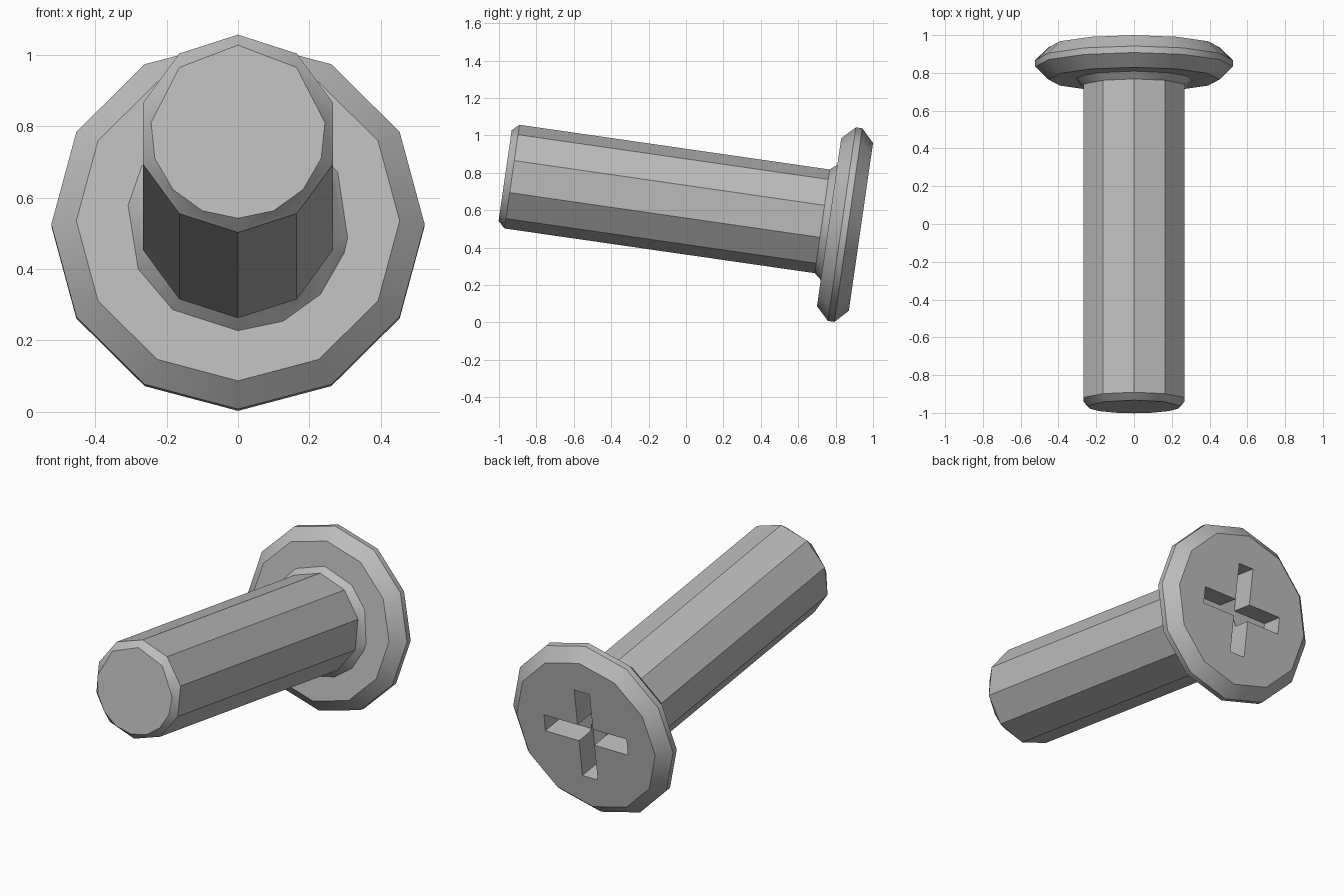
import bpy, bmesh
from math import radians, cos, sin
from mathutils import Matrix, Vector

cube = bpy.data.objects.get("Cube")
if cube:
    bpy.data.objects.remove(cube, do_unlink=True)

steel = bpy.data.materials.new("grey steel")
steel.use_nodes = True
grey = (0.5, 0.5, 0.5, 1)
steel.diffuse_color = grey
steel.node_tree.nodes["Principled BSDF"].inputs["Base Color"].default_value = grey

# The screw is built along +y, then tipped head-down about x
PLACE = Matrix.Translation((0, 0.765, 0.535)) @ Matrix.Rotation(radians(-8.2), 4, 'X')


def even(sides):
    return [90 + 360 * i / sides for i in range(sides)]


def ring(radius, y, angles):
    return [Vector((radius * cos(radians(a)), y, radius * sin(radians(a)))) for a in angles]


def box(width, height, y0, y1):
    return [Vector((x * width / 2, y, z * height / 2))
            for x in (-1, 1) for y in (y0, y1) for z in (-1, 1)]


def solid(name, points):
    """Convex part wrapped around a few rings of points."""
    bm = bmesh.new()
    for p in points:
        bm.verts.new(PLACE @ p)
    bmesh.ops.convex_hull(bm, input=bm.verts)
    bmesh.ops.dissolve_limit(bm, angle_limit=radians(1), verts=bm.verts, edges=bm.edges)
    bmesh.ops.recalc_face_normals(bm, faces=bm.faces)
    mesh = bpy.data.meshes.new(name)
    bm.to_mesh(mesh)
    bm.free()
    mesh.materials.append(steel)
    obj = bpy.data.objects.new(name, mesh)
    bpy.context.collection.objects.link(obj)
    return obj


def select(obj):
    bpy.ops.object.select_all(action='DESELECT')
    obj.select_set(True)
    bpy.context.view_layer.objects.active = obj


# Ten-sided shaft with a chamfered tip
tip_angles = [-90, -66, -42, -18, 6, 48, 90, 132, 174, 198, 222, 246]
shaft = solid("shaft", ring(0.28, -0.037, even(10)) + ring(0.28, -1.713, even(10))
              + ring(0.245, -1.75, tip_angles))

# Flared collar under the head
collar_angles = [-90, -66, -42, -17, -9, 26, 54, 90, 126, 150, 172, 206, 234]
collar = solid("collar", ring(0.28, -0.037, even(10)) + ring(0.311, 0, collar_angles))

# Twelve-sided head, bevelled on both sides
head = solid("head", [p for r, y in ((0.453, 0), (0.523, 0.069), (0.523, 0.104), (0.453, 0.172))
                      for p in ring(r, y, even(12))])

# Cross-shaped drive slot
for width, height in ((0.1, 0.54), (0.54, 0.1)):
    cutter = solid("slot_cutter", box(width, height, 0.04, 0.3))
    cutter.hide_render = True
    cut = head.modifiers.new("slot", 'BOOLEAN')
    cut.operation = 'DIFFERENCE'
    cut.solver = 'EXACT'
    cut.object = cutter
    select(head)
    bpy.ops.object.modifier_apply(modifier=cut.name)
    bpy.data.objects.remove(cutter, do_unlink=True)

for part in (shaft, collar, head):
    select(part)
    bpy.ops.object.shade_smooth_by_angle(angle=radians(30.5))
